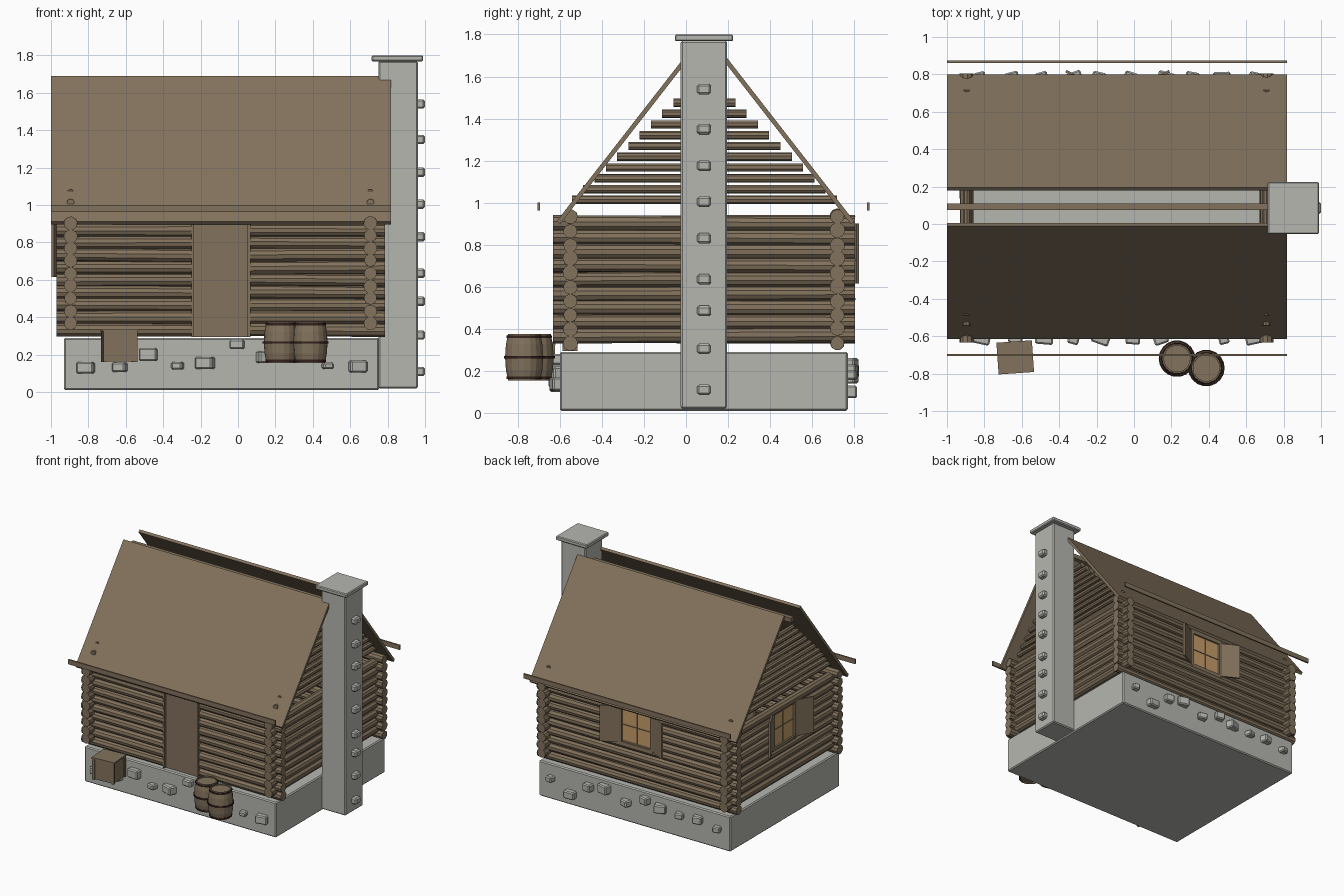
import bpy, bmesh, math, random
from mathutils import Vector, Matrix

if "Cube" in bpy.data.objects:
    bpy.data.objects.remove(bpy.data.objects["Cube"])
random.seed(4)


def mat(name, r, g, b):
    m = bpy.data.materials.new(name)
    lin = [((c / 255 + 0.055) / 1.055) ** 2.4 for c in (r, g, b)]
    m.diffuse_color = (*lin, 1)
    m.use_nodes = True
    m.node_tree.nodes["Principled BSDF"].inputs["Base Color"].default_value = m.diffuse_color
    return m


WOOD = mat("weathered_wood", 130, 114, 92)
STONE = mat("grey_stone", 182, 182, 176)
GLASS = mat("warm_window", 198, 158, 106)
IRON = mat("dark_iron", 52, 34, 30)
CX, CY = -0.0875, 0.0875   # centre of the house


def finish(bm, name, m, bevel=0):
    bmesh.ops.recalc_face_normals(bm, faces=bm.faces)
    me = bpy.data.meshes.new(name)
    bm.to_mesh(me)
    bm.free()
    me.materials.append(m)
    ob = bpy.data.objects.new(name, me)
    bpy.context.collection.objects.link(ob)
    if bevel:
        mod = ob.modifiers.new("bevel", 'BEVEL')
        mod.width, mod.segments = bevel, 1
    return ob


def add_box(bm, x, y, z, rot=0):
    # x, y, z are (min, max) pairs; rot turns about the box centre
    c = Vector([(a + b) / 2 for a, b in (x, y, z)])
    s = [b - a for a, b in (x, y, z)]
    bmesh.ops.create_cube(bm, size=1, matrix=Matrix.Translation(c)
                          @ Matrix.Rotation(rot, 4, 'Z') @ Matrix.Diagonal((*s, 1)))


def box(name, m, x, y, z, bevel=0, rot=0):
    bm = bmesh.new()
    add_box(bm, x, y, z, rot)
    return finish(bm, name, m, bevel)


def add_log(bm, a, b, r1, r2, sides=10):
    a, b = Vector(a), Vector(b)
    q = (b - a).to_track_quat('Z', 'Y').to_matrix().to_4x4()
    spin = Matrix.Rotation(random.uniform(0, 1), 4, 'Z')
    bmesh.ops.create_cone(bm, cap_ends=True, segments=sides, radius1=r1, radius2=r2,
                          depth=(b - a).length,
                          matrix=Matrix.Translation((a + b) / 2) @ q @ spin)


def rr():
    return random.uniform(0.033, 0.038)


# Foundation and its stones
box("foundation", STONE, (-0.93, 0.755), (-0.6, 0.77), (0.01, 0.29), 0.008)
front = [(-.813, .13, .1, .06), (-.63, .133, .08, .05), (-.48, .2, .105, .07),
         (-.32, .14, .065, .04), (-.175, .155, .105, .065), (-.005, .255, .085, .05),
         (.14, .187, .085, .065), (.477, .14, .06, .035), (.64, .137, .1, .065)]
back = [(.64, .18, .06, .045), (.47, .1, .1, .06), (.31, .2, .08, .06), (.17, .225, .1, .07),
        (-.02, .165, .08, .05), (-.19, .23, .08, .06), (-.32, .2, .1, .065),
        (-.49, .19, .07, .045), (-.65, .2, .08, .06), (-.82, .17, .065, .045)]
for name, stones, y in (("front_stones", front, -.605), ("back_stones", back, .775)):
    bm = bmesh.new()
    for x, z, w, h in stones:
        add_box(bm, (x - w * .46, x + w * .46), (y - .038, y + .038),
                (z - h / 2, z + h / 2), random.uniform(-.4, .4))
    finish(bm, name, STONE, 0.008)

# Chimney with cap and stones
box("chimney", STONE, (0.75, 0.962), (-0.025, 0.195), (0.02, 1.77), 0.008)
box("chimney_cap", STONE, (0.715, 0.99), (-0.053, 0.224), (1.768, 1.8), 0.006)
bm = bmesh.new()
for z in (.11, .305, .485, .635, .83, 1.005, 1.175, 1.35, 1.54):
    add_box(bm, (.94, 1.0), (.053, .119), (z - .025, z + .025))
finish(bm, "chimney_stones", STONE, 0.01)

# Log walls: front and back logs run along x, side logs run along y
WX, WY = (-0.895, 0.708), (-0.55, 0.72)
WIN = (0.6, 0.9)


def wall(name, axis, pos, count, z0, gap=None, gap_z=(0, 9)):
    bm = bmesh.new()
    lo, hi = (-.97, .785) if axis == 'x' else (-.633, .805)
    for i in range(count):
        z = z0 + i * .0667
        cuts = [lo, hi]
        if gap and gap_z[0] < z < gap_z[1]:
            cuts = [lo, gap[0], gap[1], hi]
        for a, b in zip(cuts[::2], cuts[1::2]):
            p = [(t, pos, z + random.uniform(-.003, .003)) if axis == 'x' else
                 (pos, t, z + random.uniform(-.003, .003)) for t in (a, b)]
            add_log(bm, p[0], p[1], rr(), rr())
    finish(bm, name, WOOD)


wall("front_wall", 'x', WY[0], 10, .333, (-.24, .06))
wall("back_wall", 'x', WY[1], 10, .333, (CX - .14, CX + .14), WIN)
wall("right_wall", 'y', WX[1], 9, .368)
wall("left_wall", 'y', WX[0], 9, .368, (CY - .14, CY + .14), WIN)

# Gable logs, getting shorter toward the ridge
for name, x in (("left_gable", WX[0]), ("right_gable", WX[1])):
    bm = bmesh.new()
    for i in range(10):
        z, w = 1.013 + i * .0513, .63 - i * .0536
        add_log(bm, (x, CY - w, z), (x, CY + w, z), .02, .02, 8)
    finish(bm, name, WOOD)

# Roof panels from a slanted profile, with eave strips and ridge beam
profile = [(-.615, .912), (-.01, 1.689), (.006, 1.675), (-.6, .897)]
for name, s in (("front_roof", 1), ("back_roof", -1)):
    bm = bmesh.new()
    rings = [[bm.verts.new((x, y if s > 0 else 2 * .0925 - y, z)) for y, z in profile]
             for x in (-1, .818)]
    bm.faces.new(rings[0])
    bm.faces.new(rings[1])
    for i in range(4):
        j = (i + 1) % 4
        bm.faces.new((rings[0][i], rings[0][j], rings[1][j], rings[1][i]))
    finish(bm, name, WOOD)
box("front_eave_strip", WOOD, (-1, .818), (-.706, -.694), (.963, 1.0))
box("back_eave_strip", WOOD, (-1, .818), (.861, .873), (.963, 1.0))
box("ridge_beam", WOOD, (-1, .818), (.075, .11), (1.6, 1.635))

# Door and its jambs
box("door", WOOD, (-.235, .055), (-.57, -.535), (.295, .93))
box("left_door_jamb", WOOD, (-.248, -.234), (-.588, -.515), (.295, .93))
box("right_door_jamb", WOOD, (.052, .066), (-.588, -.515), (.295, .93))


# Windows, built facing +y around the origin and then turned into place
def window(side, loc, rot):
    place = Matrix.Translation(loc) @ Matrix.Rotation(rot, 4, 'Z')
    z0, z1 = .615, .9
    parts = [box(side + "_glass", GLASS, (-.13, .13), (.0, .008), (z0 + .01, z1 - .01))]
    bm = bmesh.new()
    for s in (-1, 1):
        add_box(bm, (s * .138 - .012, s * .138 + .012), (-.035, .025), (z0 - .01, z1 + .01))
    for z in (z0 - .002, z1 + .002):
        add_box(bm, (-.14, .14), (-.035, .022), (z - .012, z + .012))
    zc = (z0 + z1) / 2
    add_box(bm, (-.003, .003), (.0, .013), (z0, z1))
    add_box(bm, (-.13, .13), (.0, .013), (zc - .003, zc + .003))
    parts.append(finish(bm, side + "_window_frame", WOOD))
    for s, n in ((-1, "_shutter_a"), (1, "_shutter_b")):
        c = Vector((s * .21, .05, 0))
        parts.append(box(side + n, WOOD, (c.x - .075, c.x + .075), (c.y - .007, c.y + .007),
                         (z0, z1), 0, s * math.radians(28)))
    for p in parts:
        p.matrix_world = place


window("back", (CX, .732, 0), 0)
window("left", (-.905, CY, 0), math.radians(90))

# Crate with corner battens and lid
R = math.radians(4)
bm = bmesh.new()
add_box(bm, (-.085, .085), (-.078, .078), (.163, .325))
for sx in (-1, 1):
    for sy in (-1, 1):
        add_box(bm, (sx * .081 - .01, sx * .081 + .01), (sy * .074 - .01, sy * .074 + .01),
                (.16, .33))
add_box(bm, (-.095, .095), (-.085, .085), (.323, .335))
bm.transform(Matrix.Translation((-.635, -.713, 0)) @ Matrix.Rotation(R, 4, 'Z'))
finish(bm, "crate", WOOD)


# Barrels: lathed body with three iron hoops
def lathe(name, m, pts, loc, sides=18, closed=False):
    bm = bmesh.new()
    rings = [[bm.verts.new((loc[0] + r * math.cos(t), loc[1] + r * math.sin(t), z))
              for t in (2 * math.pi * k / sides for k in range(sides))] for r, z in pts]
    n = len(rings)
    for i in range(n if closed else n - 1):
        a, b = rings[i], rings[(i + 1) % n]
        for k in range(sides):
            j = (k + 1) % sides
            bm.faces.new((a[k], a[j], b[j], b[k]))
    if not closed:
        bm.faces.new(rings[0])
        bm.faces.new(rings[-1])
    finish(bm, name, m)


for n, loc in (("left_barrel", (.23, -.72)), ("right_barrel", (.387, -.77))):
    lathe(n, WOOD, [(.07, .165), (.07, .155), (.078, .155), (.088, .205), (.092, .265),
                    (.088, .325), (.078, .375), (.07, .375), (.07, .365)], loc)
    for h, r, z in (("_low_hoop", .084, .167), ("_mid_hoop", .098, .265), ("_top_hoop", .084, .363)):
        lathe(n + h, IRON, [(r, z - .006), (r, z + .006), (r - .012, z + .006),
                            (r - .012, z - .006)], loc, closed=True)
